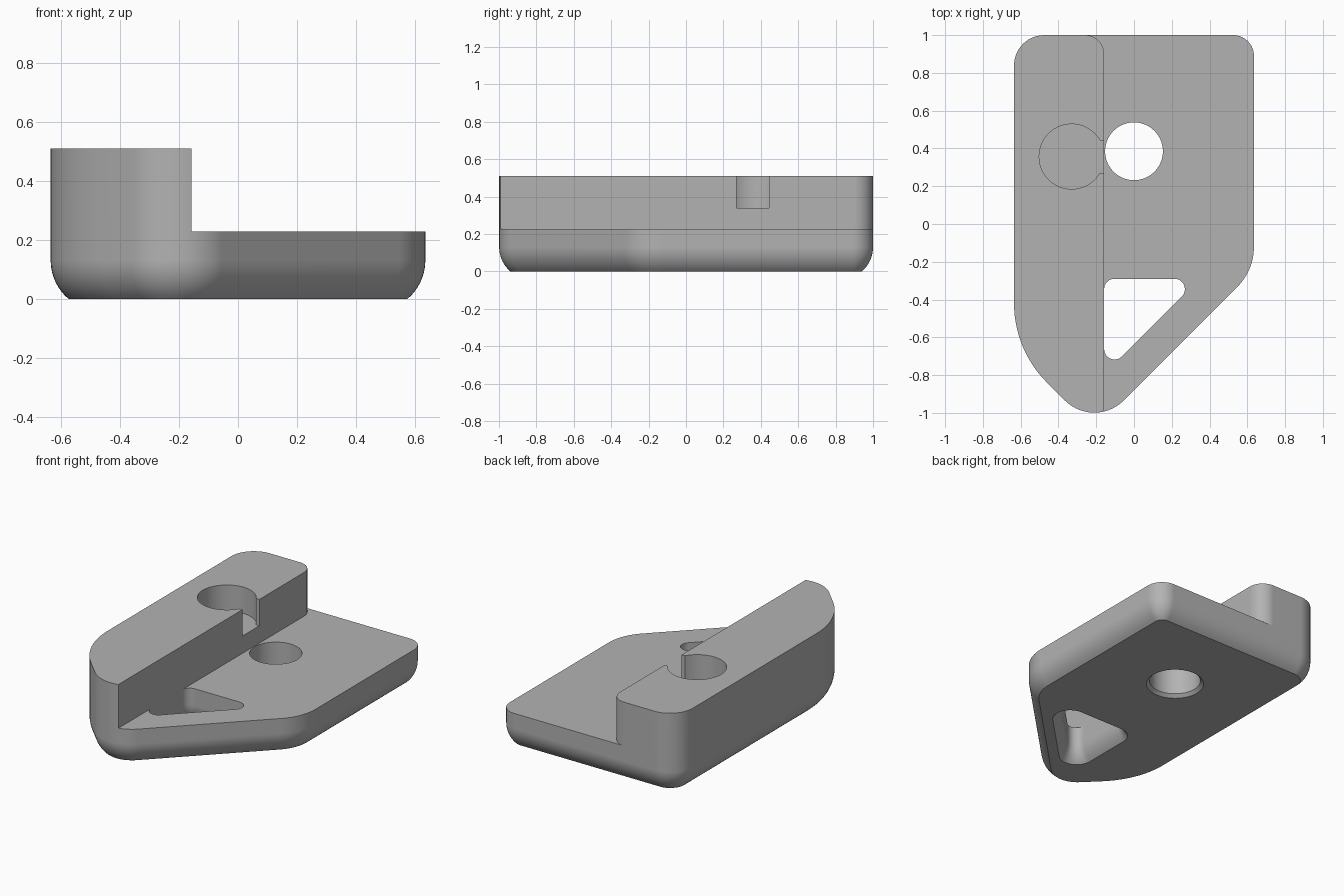
import bpy, bmesh, math
from mathutils import Vector

if "Cube" in bpy.data.objects:
    bpy.data.objects.remove(bpy.data.objects["Cube"])

HEIGHT, BASE, STEP_X = 0.51, 0.228, -0.158

grey = bpy.data.materials.new("plain grey")
grey.use_nodes = True
colour = (0.45, 0.45, 0.45, 1)
grey.diffuse_color = colour
grey.node_tree.nodes["Principled BSDF"].inputs["Base Color"].default_value = colour


def rounded(corners, inset=0.0, steps=14):
    """Counter-clockwise (x, y, radius) corners, offset inwards and filleted."""
    points = []
    for i, (x, y, radius) in enumerate(corners):
        p = Vector((x, y))
        a = (p - Vector(corners[i - 1][:2])).normalized()
        b = (Vector(corners[(i + 1) % len(corners)][:2]) - p).normalized()
        turn = a.angle_signed(b) * -1
        na = Vector((-a.y, a.x))
        r = radius - inset
        # The fillet centre is shared by every offset of the corner
        centre = p - a * radius * math.tan(turn / 2) + na * radius
        if radius == 0:
            points.append(p)
            continue
        start = math.atan2(-na.y, -na.x)
        for k in range(steps + 1):
            t = start + turn * k / steps
            points.append(centre + r * Vector((math.cos(t), math.sin(t))))
    return points


def loft(name, layers):
    """Closed solid through a stack of (z, outline) layers."""
    bm = bmesh.new()
    rings = [[bm.verts.new((p.x, p.y, z)) for p in pts] for z, pts in layers]
    for low, high in zip(rings, rings[1:]):
        for i in range(len(low)):
            bm.faces.new((low[i - 1], low[i], high[i], high[i - 1]))
    bm.faces.new(rings[0][::-1])
    bm.faces.new(rings[-1])
    bmesh.ops.recalc_face_normals(bm, faces=bm.faces)
    mesh = bpy.data.meshes.new(name)
    bm.to_mesh(mesh)
    bm.free()
    mesh.materials.append(grey)
    obj = bpy.data.objects.new(name, mesh)
    bpy.context.collection.objects.link(obj)
    return obj


def circle(x, y, r, n=72):
    return [Vector((x + r * math.cos(i * math.tau / n), y + r * math.sin(i * math.tau / n)))
            for i in range(n)]


def edge_curve(height, depth, steps=10):
    """(z, inset) pairs of a partial round that meets the wall tangentially."""
    r = (height ** 2 + depth ** 2) / (2 * depth)
    zs = [height * k / steps for k in range(steps + 1)]
    return [(z, r - math.sqrt(r * r - (height - z) ** 2)) for z in zs]


# Body: full-height outline with a rounded underside
outline = [(0.635, 1, 0.11), (-0.635, 1, 0.16), (-0.635, -0.665, 0.59),
           (-0.21, -1.09, 0.22), (0.635, -0.245, 0.3)]
body = loft("bracket_body", [(z, rounded(outline, d)) for z, d in edge_curve(0.13, 0.06)]
            + [(HEIGHT, rounded(outline))])

# Step that leaves the tall rail on the right, with a rounded back corner
corner = [Vector((STEP_X - 0.1 + 0.1 * math.cos(t), 0.9 + 0.1 * math.sin(t)))
          for t in [math.pi / 2 * (1 - k / 12) for k in range(13)]]
step_area = corner + [Vector(p) for p in
                      [(STEP_X, -1.2), (1, -1.2), (1, 1.2), (STEP_X - 0.1, 1.2)]]
step = loft("step_cutter", [(BASE, step_area), (1, step_area)])

# Through hole with a small chamfer below
hole = loft("hole_cutter", [(-0.02, circle(0, 0.385, 0.193)), (0.02, circle(0, 0.385, 0.153)),
                            (1, circle(0, 0.385, 0.153))])

# Triangular opening, flared towards the underside
triangle = [(STEP_X, -0.29, 0.055), (STEP_X, -0.795, 0.055), (0.347, -0.29, 0.055)]
flare = [(z, rounded(triangle, -d)) for z, d in edge_curve(0.12, 0.05)]
opening = loft("triangle_cutter", [(-0.1, flare[0][1])] + flare + [(BASE + 0.05, rounded(triangle))])

# Round pocket in the rail with a slot through the step wall
pocket = loft("pocket_cutter", [(z, circle(-0.33, 0.357, 0.172)) for z in (0.34, 1)])
slot_area = [Vector(p) for p in [(-0.33, 0.27), (0, 0.27), (0, 0.443), (-0.33, 0.443)]]
slot = loft("slot_cutter", [(0.34, slot_area), (1, slot_area)])

bpy.context.view_layer.objects.active = body
body.select_set(True)
for cutter in (step, hole, opening, pocket, slot):
    cut = body.modifiers.new(cutter.name, "BOOLEAN")
    cut.operation = "DIFFERENCE"
    cut.solver = "EXACT"
    cut.object = cutter
    bpy.ops.object.modifier_apply(modifier=cut.name)
    bpy.data.objects.remove(cutter)

# Smooth rounds with crisp edges
bpy.ops.object.shade_smooth_by_angle(angle=math.radians(30))
normals = body.modifiers.new("even normals", "WEIGHTED_NORMAL")
normals.keep_sharp = True
